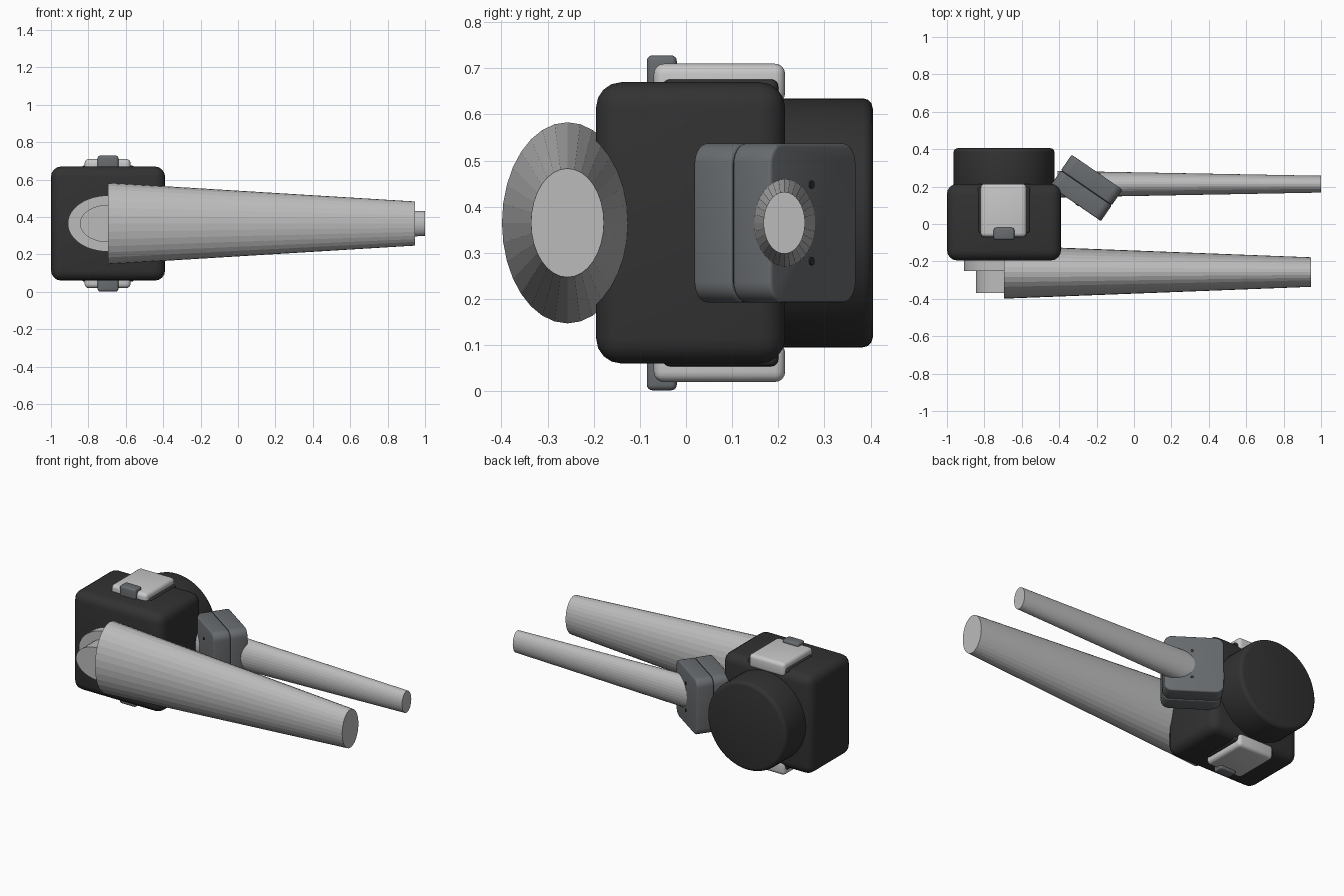
import bpy, bmesh, math
from mathutils import Matrix, Vector

cube = bpy.data.objects.get("Cube")
if cube:
    bpy.data.objects.remove(cube, do_unlink=True)


def material(name, rgb):
    m = bpy.data.materials.new(name)
    m.use_nodes = True
    m.diffuse_color = (*rgb, 1)
    m.node_tree.nodes["Principled BSDF"].inputs["Base Color"].default_value = (*rgb, 1)
    return m


BLACK = material("matte black", (0.032, 0.032, 0.032))
LIGHT = material("light grey", (0.50, 0.50, 0.50))
PALE = material("pale grey", (0.58, 0.58, 0.58))
STEEL = material("slate grey", (0.14, 0.15, 0.16))
CX, CZ = -0.695, 0.365


def finish(name, bm, mat, bevel=0, segments=4, smooth=True):
    mesh = bpy.data.meshes.new(name)
    bmesh.ops.recalc_face_normals(bm, faces=bm.faces)
    bm.to_mesh(mesh)
    bm.free()
    mesh.materials.append(mat)
    ob = bpy.data.objects.new(name, mesh)
    bpy.context.collection.objects.link(ob)
    bpy.ops.object.select_all(action="DESELECT")
    bpy.context.view_layer.objects.active = ob
    ob.select_set(True)
    if bevel:
        mod = ob.modifiers.new("Bevel", "BEVEL")
        mod.width, mod.segments = bevel, segments
        mod.limit_method, mod.angle_limit = "ANGLE", math.radians(40)
        bpy.ops.object.modifier_apply(modifier="Bevel")
    if smooth:
        bpy.ops.object.shade_smooth_by_angle(angle=math.radians(35))
    return ob


def box(name, lo, hi, mat, bevel):
    lo, hi = Vector(lo), Vector(hi)
    bm = bmesh.new()
    bmesh.ops.create_cube(bm, size=1)
    bmesh.ops.scale(bm, vec=hi - lo, verts=bm.verts)
    bmesh.ops.translate(bm, vec=(lo + hi) / 2, verts=bm.verts)
    return finish(name, bm, mat, bevel)


def tube(name, axis, start, end, centre, r0, r1, mat, sides=32, bevel=0, smooth=True):
    """Elliptical tapered cylinder; radii are (across, vertical)."""
    bm = bmesh.new()
    rings = []
    for along, r in ((start, r0), (end, r1)):
        ring = []
        for i in range(sides):
            a = math.tau * i / sides
            across, z = centre + r[0] * math.cos(a), CZ + r[1] * math.sin(a)
            ring.append(bm.verts.new((along, across, z) if axis == "x" else (across, along, z)))
        rings.append(ring)
        bm.faces.new(ring)
    for i in range(sides):
        j = (i + 1) % sides
        bm.faces.new((rings[0][i], rings[0][j], rings[1][j], rings[1][i]))
    return finish(name, bm, mat, bevel, 3, smooth)


# Main housing and rear drum
box("housing", (-1, -0.195, 0.06), (-0.39, 0.215, 0.67), BLACK, 0.055)
tube("rear_drum", "y", 0.15, 0.405, CX, (0.27, 0.27), (0.27, 0.27), BLACK, 64, 0.022)

# Pads and clips, mirrored above and below the housing
for side, s in (("top", 1), ("bottom", -1)):
    def span(a, b):
        return sorted((CZ + s * a, CZ + s * b))
    parts = (("pad_base", -0.835, -0.555, -0.05, 0.20, 0.26, 0.311, BLACK, 0.015),
             ("pad", -0.82, -0.575, -0.07, 0.215, 0.26, 0.345, PALE, 0.022),
             ("clip", -0.75, -0.64, -0.085, -0.02, 0.28, 0.363, STEEL, 0.012))
    for part, x0, x1, y0, y1, a, b, mat, bev in parts:
        z0, z1 = span(a, b)
        box(side + "_" + part, (x0, y0, z0), (x1, y1, z1), mat, bev)

# Front socket and large tapered arm
tube("socket_flange", "y", -0.25, -0.18, CX, (0.215, 0.15), (0.215, 0.15), LIGHT, 48)
tube("socket_neck", "y", -0.37, -0.24, CX, (0.15, 0.1), (0.15, 0.1), LIGHT, 48)
tube("front_arm", "x", CX, 0.945, -0.257, (0.142, 0.218), (0.079, 0.118), LIGHT, 32, smooth=False)

# Slim rear arm
tube("rear_arm", "x", -0.41, 1.0, 0.213, (0.071, 0.102), (0.045, 0.067), LIGHT, 32, smooth=False)

# Angled two-part clamp around the rear arm
PLACE = Matrix.Translation((-0.255, 0.193, CZ)) @ Matrix.Rotation(math.radians(-34.5), 4, "Z")


def slab(name, y0, y1, length, height, mat, bevel):
    bm = bmesh.new()
    bmesh.ops.create_cube(bm, size=1)
    bmesh.ops.scale(bm, vec=(length, y1 - y0, height), verts=bm.verts)
    bmesh.ops.translate(bm, vec=(0, (y0 + y1) / 2, 0), verts=bm.verts)
    edges = [e for e in bm.edges if abs(e.verts[0].co.y - e.verts[1].co.y) > 0.001]
    bmesh.ops.bevel(bm, geom=edges, offset=0.045, segments=6, profile=0.5, affect="EDGES")
    finish(name, bm, mat, bevel, 3).matrix_world = PLACE


slab("clamp_front_half", -0.102, -0.001, 0.33, 0.345, STEEL, 0.008)
slab("clamp_rear_half", 0.001, 0.102, 0.33, 0.345, STEEL, 0.008)
slab("clamp_seam", -0.02, 0.02, 0.318, 0.333, BLACK, 0)

# Clamp screws on both broad faces
for face, s in (("rear", 1), ("front", -1)):
    for level, t in (("upper", 1), ("lower", -1)):
        bm = bmesh.new()
        bmesh.ops.create_cone(bm, cap_ends=True, segments=16, radius1=0.009, radius2=0.009,
                              depth=0.012, matrix=Matrix.Rotation(math.pi / 2, 4, "X"))
        bmesh.ops.translate(bm, vec=(0.01, s * 0.099, t * 0.083), verts=bm.verts)
        finish(face + "_" + level + "_screw", bm, BLACK).matrix_world = PLACE
